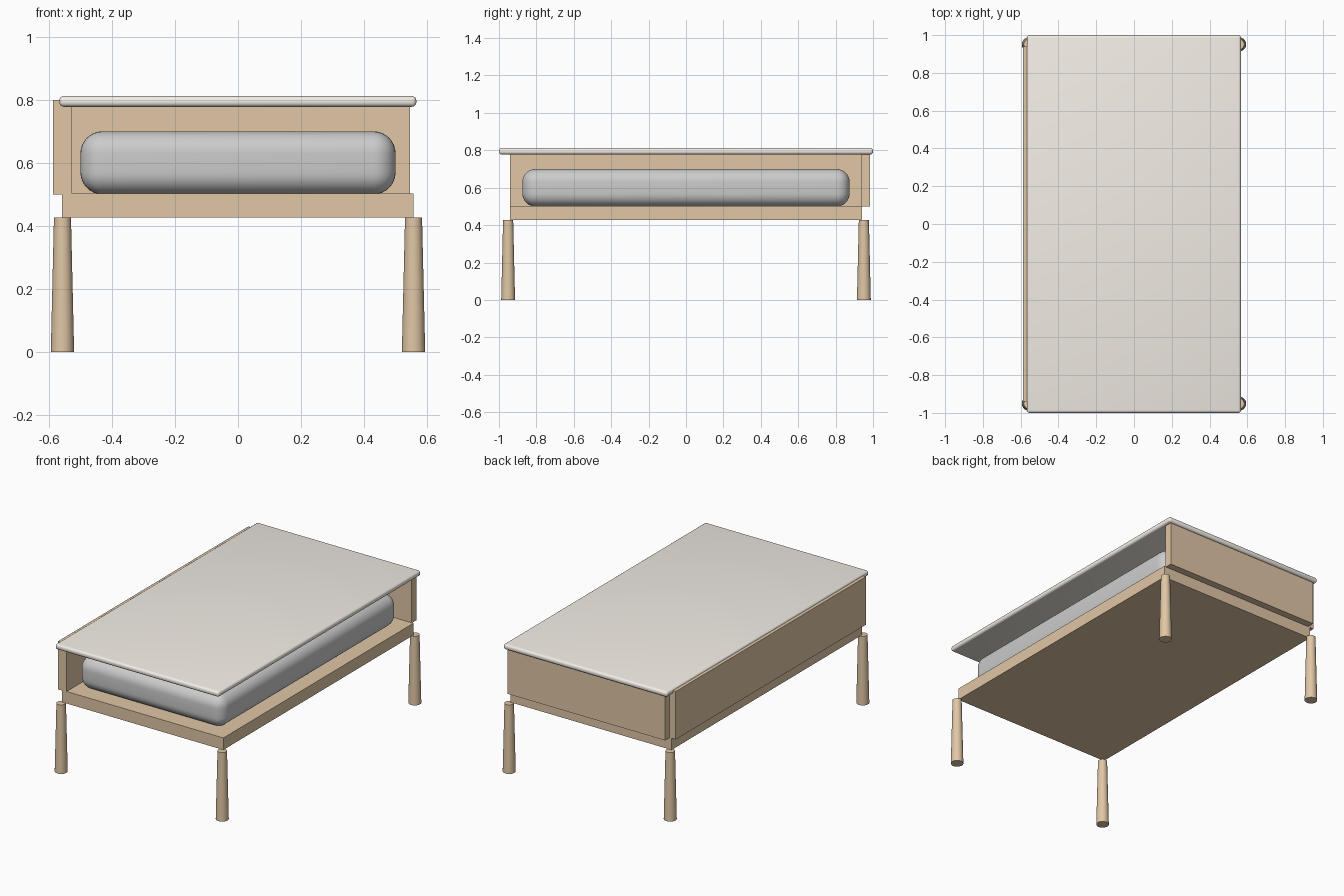
import bpy, math

if "Cube" in bpy.data.objects:
    bpy.data.objects.remove(bpy.data.objects["Cube"])


def material(name, color):
    m = bpy.data.materials.new(name)
    m.diffuse_color = (*color, 1)
    m.use_nodes = True
    m.node_tree.nodes["Principled BSDF"].inputs["Base Color"].default_value = m.diffuse_color
    return m


wood = material("wood", (0.75, 0.57, 0.38))
cream = material("cream", (0.90, 0.85, 0.79))


def box(name, x, y, z, mat=None, bevel=0, segments=4):
    """Box from (min, max) ranges, optionally with rounded edges."""
    bpy.ops.mesh.primitive_cube_add(size=1, location=[sum(r) / 2 for r in (x, y, z)])
    ob = bpy.context.object
    ob.name = name
    ob.scale = [r[1] - r[0] for r in (x, y, z)]
    bpy.ops.object.transform_apply(location=False, rotation=False, scale=True)
    if mat:
        ob.data.materials.append(mat)
    if bevel:
        mod = ob.modifiers.new("round", 'BEVEL')
        mod.width = bevel
        mod.segments = segments
        bpy.ops.object.modifier_apply(modifier=mod.name)
        bpy.ops.object.shade_smooth_by_angle(angle=math.radians(35))
    return ob


# Base platform
box("base", (-0.558, 0.557), (-0.94, 0.94), (0.427, 0.502), wood)

# Side and back panels, leaving the front and right open
box("left_panel", (-0.587, -0.527), (-0.94, 0.94), (0.50, 0.80), wood)
box("back_panel", (-0.545, 0.545), (0.936, 0.985), (0.50, 0.80), wood)

# Cushion on the platform
box("cushion", (-0.5, 0.5), (-0.875, 0.875), (0.50, 0.70), bevel=0.07, segments=8)

# Overhanging top
box("top", (-0.567, 0.566), (-1, 1), (0.778, 0.812), cream, bevel=0.014)

# Tapered round legs at the corners
for sx, side in ((-1, "left"), (1, "right")):
    for sy, end in ((-1, "front"), (1, "back")):
        bpy.ops.mesh.primitive_cone_add(vertices=32, radius1=0.037, radius2=0.027,
                                        depth=0.427,
                                        location=(sx * 0.557, sy * 0.951, 0.2135))
        leg = bpy.context.object
        leg.name = f"{end}_{side}_leg"
        leg.data.materials.append(wood)
        bpy.ops.object.shade_smooth_by_angle(angle=math.radians(35))
